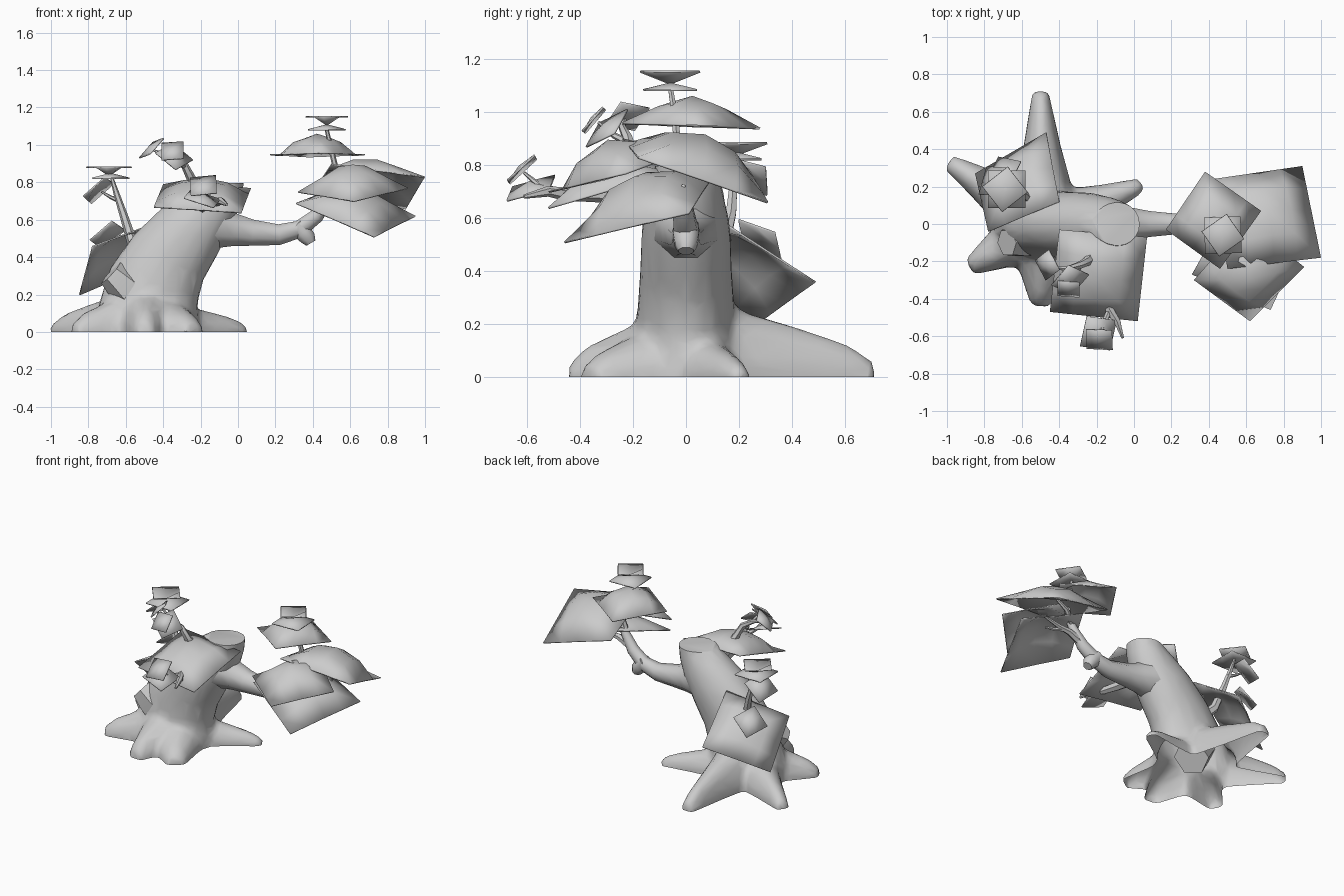
import bpy, bmesh, math
from mathutils import Vector as V, Matrix

if "Cube" in bpy.data.objects:
    bpy.data.objects.remove(bpy.data.objects["Cube"], do_unlink=True)

grey = bpy.data.materials.new("plain_grey")
grey.use_nodes = True
grey.diffuse_color = (0.6, 0.6, 0.6, 1)
grey.node_tree.nodes["Principled BSDF"].inputs["Base Color"].default_value = grey.diffuse_color


def finish(name, bm, angle):
    bmesh.ops.recalc_face_normals(bm, faces=bm.faces)
    mesh = bpy.data.meshes.new(name)
    bm.to_mesh(mesh)
    bm.free()
    obj = bpy.data.objects.new(name, mesh)
    bpy.context.collection.objects.link(obj)
    mesh.materials.append(grey)
    bpy.ops.object.select_all(action='DESELECT')
    obj.select_set(True)
    bpy.context.view_layer.objects.active = obj
    bpy.ops.object.shade_smooth_by_angle(angle=math.radians(angle))
    return obj


def loft(bm, stations, sides=8, ref=(0, 1, 0)):
    """Loft along stations of (x, y, z, radius, optional second radius)."""
    pts = [V(s[:3]) for s in stations]
    rings = []
    for i, s in enumerate(stations):
        t = (pts[min(i + 1, len(pts) - 1)] - pts[max(i - 1, 0)]).normalized()
        a = (V(ref) - t * t.dot(V(ref))).normalized()
        b = t.cross(a)
        angles = [math.tau * (k + 0.5) / sides for k in range(sides)]
        rings.append([bm.verts.new(pts[i] + a * s[3] * math.cos(g) + b * s[-1] * math.sin(g)) for g in angles])
    faces = [bm.faces.new(rings[0]), bm.faces.new(rings[-1])]
    for lo, hi in zip(rings, rings[1:]):
        for k in range(sides):
            j = (k + 1) % sides
            faces.append(bm.faces.new((lo[k], lo[j], hi[j], hi[k])))
    bmesh.ops.recalc_face_normals(bm, faces=faces)


def tube(name, stations, sides=6, ref=(0, 1, 0)):
    bm = bmesh.new()
    loft(bm, stations, sides, ref)
    return finish(name, bm, 50)


def leaf(name, corners, bulge, cuts=4):
    """Four-cornered leaf pad, arched along its normal."""
    c = [V(p) for p in corners]
    n = (c[2] - c[0]).cross(c[3] - c[1]).normalized()
    if n.z < 0:
        n = -n
    bm = bmesh.new()
    grid = []
    for i in range(cuts + 1):
        row = []
        for j in range(cuts + 1):
            u, v = i / cuts, j / cuts
            p = c[0].lerp(c[1], u).lerp(c[3].lerp(c[2], u), v)
            arch = (1 - abs(2 * u - 1) ** 2.1) * (1 - abs(2 * v - 1) ** 2.1)
            row.append(bm.verts.new(p + n * bulge * arch))
        grid.append(row)
    for i in range(cuts):
        for j in range(cuts):
            bm.faces.new((grid[i][j], grid[i + 1][j], grid[i + 1][j + 1], grid[i][j + 1]))
    obj = finish(name, bm, 40)
    obj.modifiers.new("thickness", 'SOLIDIFY').thickness = 0.008


def small_leaf(name, centre, half, normal, spin, bulge):
    turn = V(normal).to_track_quat('Z', 'Y').to_matrix() @ Matrix.Rotation(math.radians(spin), 3, 'Z')
    square = [(-1, -1), (1, -1), (1, 1), (-1, 1)]
    leaf(name, [V(centre) + turn @ V((x * half, y * half, 0)) for x, y in square], bulge, 2)


# Leaning trunk and roots, fused into one skin
body = bmesh.new()
loft(body, [(-.48, 0, -.08, .23, .28), (-.48, 0, .12, .2, .27), (-.45, 0, .25, .185, .255),
            (-.37, 0, .4, .175, .225), (-.25, 0, .55, .17, .195), (-.14, 0, .68, .145, .155),
            (-.09, 0, .76, .125, .125), (-.08, 0, .81, .115, .115), (-.08, 0, .9, .115, .115)], 16)
# Each root: tip x, tip y, half width, height factor
roots = [(-.5, .71, .1, 1), (-.99, .33, .1, .8), (-.88, -.23, .11, .8),
         (-.5, -.44, .12, .9), (-.23, -.37, .14, .75), (.045, .21, .09, .6)]
for x, y, w, h in roots:
    tip, start = V((x, y, 0)), V((-.48, 0, 0))
    path = []
    for f, wide, high in ((.12, 1.8, .33), (.32, 1.5, .25), (.6, 1, .19), (.85, .65, .13), (1, .45, .06)):
        p = start.lerp(tip, f)
        path.append((p.x, p.y, 0, w * wide, high * h))
    loft(body, path, 12, (tip - start).cross(V((0, 0, 1))).normalized())
trunk = finish("trunk_and_roots", body, 50)
fuse = trunk.modifiers.new("fuse", 'REMESH')
fuse.mode, fuse.voxel_size = 'VOXEL', 0.02
blend = trunk.modifiers.new("blend", 'SMOOTH')
blend.factor, blend.iterations = 0.5, 8
trunk.modifiers.new("simplify", 'DECIMATE').ratio = 0.15
for mod in ("fuse", "blend", "simplify"):
    bpy.ops.object.modifier_apply(modifier=mod)

# Saw the top flat and cut the base open at ground level
body = bmesh.new()
body.from_mesh(trunk.data)
for height, normal in ((0, (0, 0, -1)), (.795, (0, 0, 1))):
    cut = bmesh.ops.bisect_plane(body, geom=body.verts[:] + body.edges[:] + body.faces[:],
                                 plane_co=(0, 0, height), plane_no=normal, clear_outer=True)
rim = [e for e in cut["geom_cut"] if isinstance(e, bmesh.types.BMEdge)]
bmesh.ops.edgeloop_fill(body, edges=rim)
body.to_mesh(trunk.data)
body.free()
bpy.ops.object.shade_smooth_by_angle(angle=math.radians(50))

# Sawn stub low on the trunk
tube("stub", [(-.53, -.06, .17, .12), (-.62, -.09, .26, .095), (-.68, -.1, .315, .075)])

# Main bough, its knot and the twigs of the left crown
tube("bough", [(-.22, 0, .59, .16), (-.1, 0, .56, .125), (-.02, 0, .545, .095), (.08, 0, .53, .075),
               (.22, 0, .52, .06), (.33, 0, .55, .05), (.42, -.01, .62, .042), (.49, -.02, .72, .03),
               (.54, -.03, .82, .02)], 8)
tube("bough_knot", [(.31, 0, .57, .05), (.35, 0, .53, .052), (.375, 0, .5, .045), (.39, 0, .475, .03)], 8)
tube("crown_twig", [(.47, -.02, .69, .025), (.53, -.03, .84, .018), (.5, -.04, .97, .014), (.47, -.06, 1.1, .01)])
tube("side_twig", [(.44, -.01, .64, .028), (.53, -.01, .68, .022), (.62, -.01, .69, .016), (.74, -.01, .72, .008)])
tube("side_twig_fork", [(.57, -.01, .685, .016), (.64, -.03, .67, .012), (.7, -.05, .67, .007)])
tube("back_twig", [(.5, -.02, .75, .022), (.6, .04, .8, .016), (.7, .04, .86, .008)])

# Broad leaves of the left crown
leaf("crown_leaf_top", [(.38, .28, .94), (.68, .07, .95), (.46, -.24, .96), (.17, -.03, .95)], .11)
leaf("crown_leaf_back", [(1, -.18, .83), (.9, .31, .66), (.42, .24, .78), (.5, -.24, .9)], .13)
leaf("crown_leaf_middle", [(.32, -.3, .75), (.62, -.52, .7), (.91, -.23, .77), (.6, .02, .86)], .13)
leaf("crown_leaf_low", [(.31, -.27, .69), (.73, -.46, .51), (.95, .01, .62), (.52, .11, .77)], .12)
small_leaf("crown_cup", (.475, -.06, 1.155), .08, (0, 0, 1), 35, -.045)
small_leaf("crown_cap", (.475, -.06, 1.085), .098, (0, 0, 1), 2, .025)

# Twig and leaves behind the trunk on the right
tube("right_twig", [(-.46, .08, .36, .04), (-.56, .13, .46, .03), (-.61, .17, .62, .022),
                    (-.65, .18, .74, .016), (-.68, .19, .84, .008)])
tube("right_twig_fork", [(-.63, .18, .7, .014), (-.68, .19, .72, .01), (-.73, .2, .75, .006)])
leaf("right_leaf_large", [(-.47, .49, .36), (-.85, .27, .2), (-.78, -.04, .46), (-.4, .12, .6)], .08)
small_leaf("right_cup", (-.69, .185, .885), .085, (0, 0, 1), 38, -.045)
small_leaf("right_cap", (-.68, .185, .825), .1, (0, 0, 1), 0, .025)
small_leaf("right_leaf_side", (-.75, .23, .76), .08, (-.6, .35, .7), 20, .02)
small_leaf("right_leaf_low", (-.7, .28, .52), .08, (-.5, .5, .7), 25, .02)

# Front boughs with drooping leaves
tube("front_bough", [(-.19, -.06, .67, .05), (-.19, -.2, .69, .04), (-.16, -.36, .69, .03),
                     (-.13, -.46, .69, .025), (-.09, -.52, .7, .02), (-.06, -.61, .68, .008)], 6, (1, 0, 0))
tube("front_twig", [(-.13, -.46, .69, .018), (-.17, -.55, .72, .012), (-.19, -.61, .77, .006)], 6, (1, 0, 0))
tube("upper_twig", [(-.2, -.12, .7, .035), (-.25, -.2, .82, .025), (-.29, -.22, .9, .02),
                    (-.36, -.24, .94, .014), (-.45, -.23, .97, .006)])
tube("upper_twig_fork", [(-.28, -.21, .88, .016), (-.32, -.27, .91, .012), (-.35, -.33, .96, .006)], 6, (1, 0, 0))
leaf("front_leaf_large", [(-.4, -.03, .79), (.07, -.07, .77), (.02, -.52, .64), (-.45, -.47, .67)], .1)
small_leaf("front_leaf_upper", (-.185, -.62, .785), .07, (-.1, -.65, .7), 8, .015)
small_leaf("front_leaf_lower", (-.19, -.585, .715), .085, (.25, -.3, .9), 40, .025)
small_leaf("upper_leaf_right", (-.465, -.22, .985), .062, (-.65, -.2, .7), 15, .015)
small_leaf("upper_leaf_front", (-.35, -.35, .97), .06, (-.1, -.75, .65), 5, .012)
small_leaf("upper_leaf_low", (-.34, -.3, .94), .075, (.3, -.6, .7), 30, .02)
